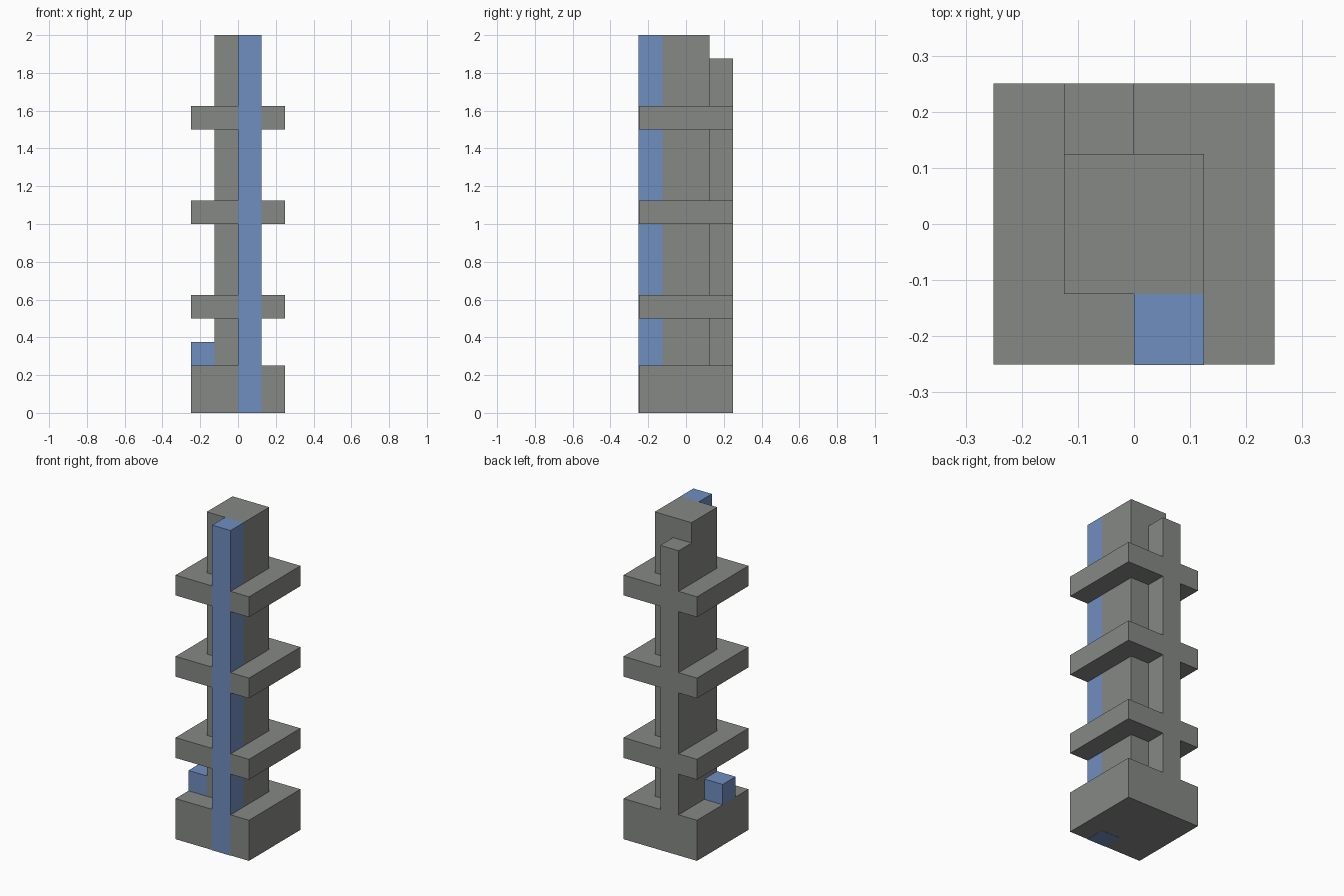
import bpy
from mathutils import Vector

cube = bpy.data.objects.get("Cube")
if cube:
    bpy.data.objects.remove(cube, do_unlink=True)


def make_material(name, rgb):
    mat = bpy.data.materials.new(name)
    mat.use_nodes = True
    color = (*rgb, 1.0)
    mat.diffuse_color = color
    mat.node_tree.nodes["Principled BSDF"].inputs["Base Color"].default_value = color
    return mat


grey = make_material("stone_grey", (0.24, 0.247, 0.238))
blue = make_material("slate_blue", (0.163, 0.271, 0.527))


def box(name, low, high, mat):
    """Axis-aligned box between two corners."""
    low, high = Vector(low), Vector(high)
    bpy.ops.mesh.primitive_cube_add(size=1, location=(low + high) / 2)
    obj = bpy.context.object
    obj.name = name
    for v in obj.data.vertices:
        v.co *= high - low
    obj.data.materials.append(mat)
    return obj


W = 0.25       # half width of base and rings
U = 0.125      # grid unit, half width of the column
LIFT = 0.001   # keeps the blue strip proud of the flush grey faces

# Base and central column
box("base", (-W, -W, 0), (W, W, 2 * U), grey)
box("column", (-U, -U, 2 * U), (U, U, 2), grey)

# Three square rings around the column
for i in range(3):
    z = 0.5 * (i + 1)
    box(f"ring_{i + 1}", (-W, -W, z), (W, W, z + U), grey)

# Full-height blue strip on the front, shorter grey strip on the back
box("front_strip", (0, -W - LIFT, -LIFT), (U, -U, 2), blue)
box("back_strip", (-U, U, 2 * U), (0, W, 2 - U), grey)

# Small blue block resting on the base
box("side_block", (-W, -U, 2 * U), (-U, 0, 3 * U), blue)
